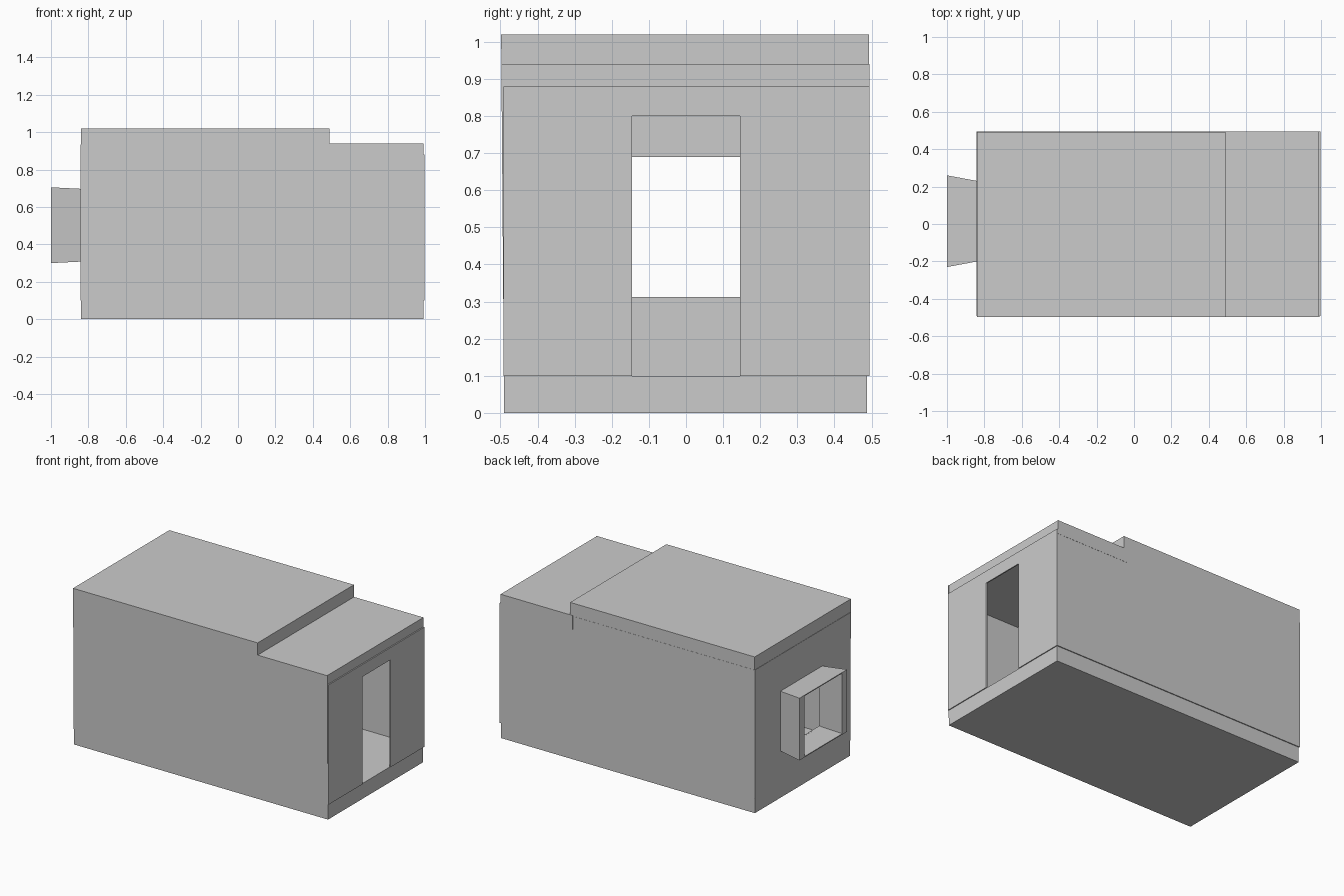
import bpy, bmesh

if "Cube" in bpy.data.objects:
    bpy.data.objects.remove(bpy.data.objects["Cube"])


def mesh_object(name, bm):
    bmesh.ops.recalc_face_normals(bm, faces=bm.faces[:])
    me = bpy.data.meshes.new(name)
    bm.to_mesh(me)
    bm.free()
    ob = bpy.data.objects.new(name, me)
    bpy.context.collection.objects.link(ob)
    return ob


def prism(name, profile, axis, lo, hi):
    """Extrude a 2D profile along x, y or z between lo and hi."""
    bm = bmesh.new()
    i = "xyz".index(axis)

    def place(p, d):
        c = list(p)
        c.insert(i, d)
        return c

    face = bm.faces.new([bm.verts.new(place(p, lo)) for p in profile])
    new = bmesh.ops.extrude_face_region(bm, geom=[face])["geom"]
    shift = [0, 0, 0]
    shift[i] = hi - lo
    bmesh.ops.translate(bm, vec=shift, verts=[v for v in new if isinstance(v, bmesh.types.BMVert)])
    return mesh_object(name, bm)


def box(name, x, y, z):
    return prism(name, [(x[0], y[0]), (x[1], y[0]), (x[1], y[1]), (x[0], y[1])], "z", *z)


# Floor and stepped roof slabs
box("floor_slab", (-0.838, 0.992), (-0.488, 0.488), (0, 0.1))
box("upper_roof", (-0.84, 0.49), (-0.497, 0.493), (0.935, 1.02))
box("lower_roof", (0.47, 0.99), (-0.495, 0.495), (0.85, 0.94))

# Front wall covers the slab edges and leans out slightly at the top
front = prism("front_wall", [(-0.84, 0), (0.992, 0), (0.992, 0.94), (0.49, 0.94),
                             (0.49, 1.02), (-0.84, 1.02)], "y", -0.49, -0.484)
for v in front.data.vertices:
    v.co.y -= 0.008 * v.co.z

# Back wall sits between floor and roof
prism("back_wall", [(-0.84, 0.1), (0.995, 0.1), (0.995, 0.85), (0.49, 0.85),
                    (0.49, 0.935), (-0.84, 0.935)], "y", 0.486, 0.494)

# Doorway wall: an upside-down U outline
prism("door_wall", [(-0.492, 0.1), (-0.145, 0.1), (-0.145, 0.8), (0.145, 0.8),
                    (0.145, 0.1), (0.494, 0.1), (0.494, 0.88), (-0.492, 0.88)],
      "x", 0.99, 0.998)

# Window wall with a cut opening
window_wall = box("window_wall", (-0.842, -0.834), (-0.492, 0.494), (0.1, 0.935))
cutter = box("window_cutter", (-0.9, -0.8), (-0.18, 0.21), (0.312, 0.69))
cutter.hide_render = True
cutter.hide_set(True)
cut = window_wall.modifiers.new("opening", "BOOLEAN")
cut.operation = "DIFFERENCE"
cut.solver = "EXACT"
cut.object = cutter

# Flared window box: wedge sides with thin top and bottom plates
bm = bmesh.new()


def ring(x, y0, y1, z0, z1):
    return [bm.verts.new((x, y, z)) for y, z in ((y0, z0), (y1, z0), (y1, z1), (y0, z1))]


rings = [ring(-1, -0.23, 0.26, 0.30, 0.705), ring(-0.838, -0.20, 0.23, 0.308, 0.697),
         ring(-0.838, -0.18, 0.21, 0.312, 0.69), ring(-1, -0.18, 0.21, 0.306, 0.699)]
for a, b in zip(rings, rings[1:] + rings[:1]):
    for i in range(4):
        j = (i + 1) % 4
        bm.faces.new((a[i], a[j], b[j], b[i]))
mesh_object("window_box", bm)
